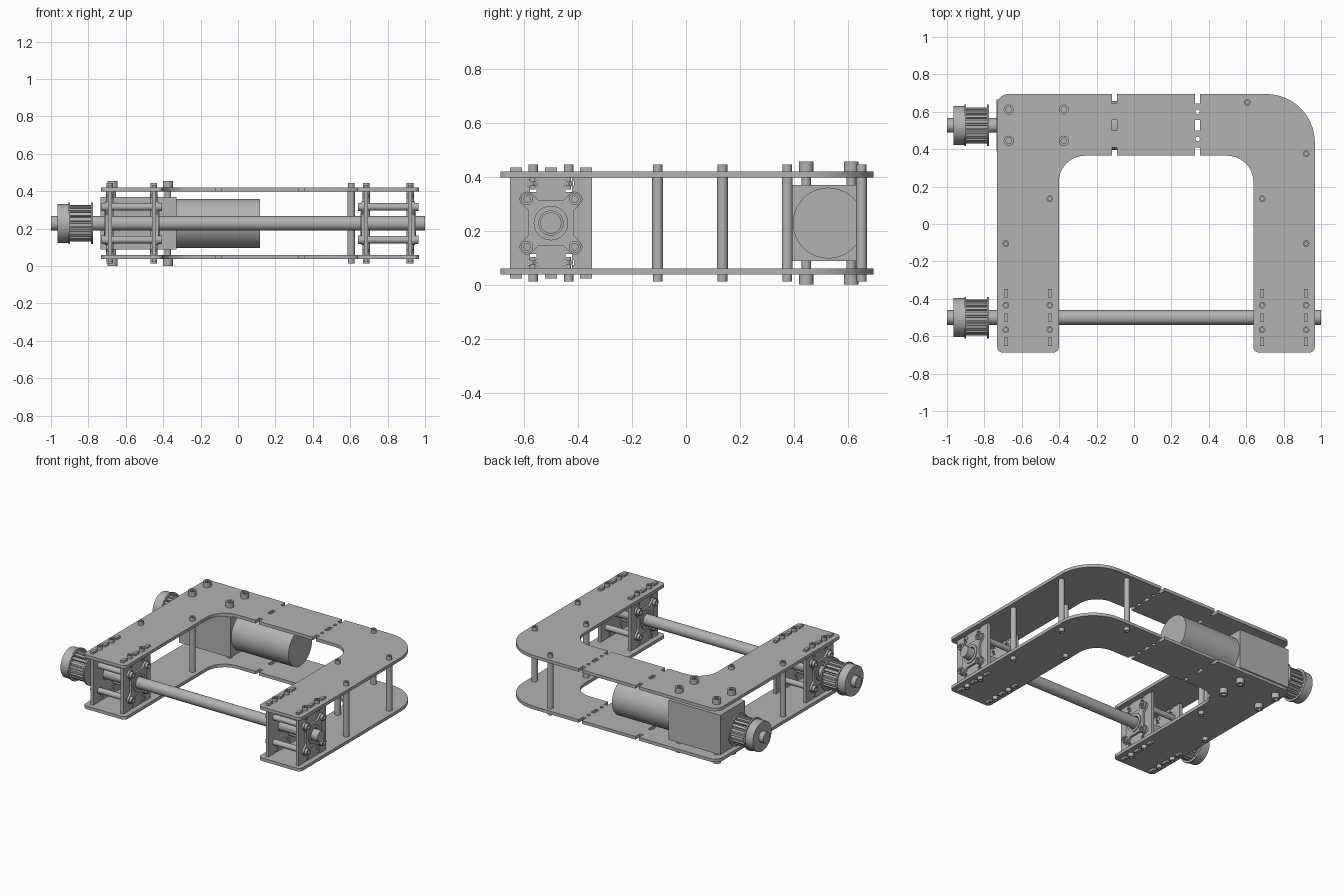
import bpy
import math
from mathutils import Matrix, Vector

cube = bpy.data.objects.get("Cube")
if cube:
    bpy.data.objects.remove(cube, do_unlink=True)

grey = bpy.data.materials.new("machined_grey")
grey.use_nodes = True
grey.diffuse_color = (0.45, 0.45, 0.45, 1)
grey.node_tree.nodes["Principled BSDF"].inputs["Base Color"].default_value = grey.diffuse_color
parts = []

# Profile axes: "z" lies flat, "x" stands in the y-z plane
AXES = {"z": Matrix.Identity(4),
        "x": Matrix(((0, 0, 1, 0), (1, 0, 0, 0), (0, 1, 0, 0), (0, 0, 0, 1)))}


def circle(r, n=32, u=0, v=0):
    return [(u + r * math.cos(math.tau * i / n), v + r * math.sin(math.tau * i / n)) for i in range(n)]


def rect(u, v, w, h):
    return [(u - w / 2, v - h / 2), (u + w / 2, v - h / 2), (u + w / 2, v + h / 2), (u - w / 2, v + h / 2)]


def rounded(corners, steps=12):
    """Polygon from (u, v, radius) corners with true arc fillets."""
    out = []
    for i, (u, v, r) in enumerate(corners):
        p = Vector((u, v))
        if r == 0:
            out.append((u, v))
            continue
        a = (Vector(corners[i - 1][:2]) - p).normalized()
        b = (Vector(corners[(i + 1) % len(corners)][:2]) - p).normalized()
        half = a.angle(b) / 2
        centre = p + (a + b).normalized() * (r / math.sin(half))
        start = p + a * (r / math.tan(half)) - centre
        end = p + b * (r / math.tan(half)) - centre
        turn = math.atan2(start.x * end.y - start.y * end.x, start.dot(end))
        for k in range(steps + 1):
            out.append(tuple(centre + Matrix.Rotation(turn * k / steps, 2) @ start))
    return out


def prism(name, outline, axis, centre, depth, holes=()):
    """Extrude a filled profile with holes, centred along its axis."""
    curve = bpy.data.curves.new(name, "CURVE")
    curve.dimensions, curve.fill_mode, curve.extrude = "2D", "BOTH", depth / 2
    for loop in [outline, *holes]:
        s = curve.splines.new("POLY")
        s.points.add(len(loop) - 1)
        for pt, (u, v) in zip(s.points, loop):
            pt.co = (u, v, 0, 1)
        s.use_cyclic_u = True
    temp = bpy.data.objects.new(name + "_profile", curve)
    bpy.context.collection.objects.link(temp)
    dg = bpy.context.evaluated_depsgraph_get()
    mesh = bpy.data.meshes.new_from_object(temp.evaluated_get(dg))
    bpy.data.objects.remove(temp, do_unlink=True)
    mesh.transform(Matrix.Translation(centre) @ AXES[axis])
    mesh.name = name
    mesh.materials.clear()
    mesh.materials.append(grey)
    ob = bpy.data.objects.new(name, mesh)
    bpy.context.collection.objects.link(ob)
    parts.append(ob)
    return ob


def rod(name, axis, centre, lo, hi, r, n=32, holes=()):
    """Cylinder from lo to hi along its axis."""
    c = Vector(centre)
    setattr(c, axis, (lo + hi) / 2)
    return prism(name, circle(r, n), axis, c, hi - lo, holes)


def screw_head(name, axis, centre, lo, hi, r):
    rod(name, axis, centre, lo, hi, r, 24, [circle(r * 0.6, 6)])


MID = 0.228                     # mid height of the frame
BOTTOM, TOP = 0.037, 0.419      # outer faces of the two frame plates
T = 0.022                       # sheet thickness
AXLE_Y, MOTOR_Y = -0.5, 0.527
SHEETS = (-0.685, -0.45, 0.685, 0.92)

# Frame plates: U shape with notches and slots
NL, NR, W = -0.105, 0.34, 0.013


def notch(x, edge, tip, way):
    return [(x - way * W, edge, 0), (x - way * W, tip, 0), (x + way * W, tip, 0), (x + way * W, edge, 0)]


outline = rounded([
    (-0.732, -0.687, 0.03), (-0.402, -0.687, 0.03), (-0.402, 0.365, 0.14),
    *notch(NL, 0.365, 0.41, 1), *notch(NR, 0.365, 0.41, 1),
    (0.638, 0.365, 0.14), (0.638, -0.687, 0.03), (0.967, -0.687, 0.03),
    (0.967, 0.695, 0.26), *notch(NR, 0.695, 0.645, -1), *notch(NL, 0.695, 0.645, -1),
    (-0.732, 0.695, 0.06)])
holes = [rect(x, 0.528, 2 * W, 0.055) for x in (NL, NR)]
holes += [circle(0.012, 16, NR, y) for y in (0.455, 0.6)]
holes += [rect(x, AXLE_Y + d, T, 0.045) for x in SHEETS for d in (-0.13, 0, 0.13)]
for name, z in (("lower_plate", BOTTOM + T / 2), ("upper_plate", TOP - T / 2)):
    prism(name, outline, "z", (0, 0, z), T, holes)

# Spacer posts with socket screws
for x, y in ((-0.685, -0.105), (-0.45, 0.135), (0.685, 0.135),
             (0.92, -0.105), (0.92, 0.375), (0.605, 0.65)):
    rod("spacer_post", "z", (x, y, 0), BOTTOM + T, TOP - T, 0.02, 24)
    screw_head("post_screw", "z", (x, y, 0), TOP, TOP + 0.025, 0.018)
    screw_head("post_screw", "z", (x, y, 0), BOTTOM - 0.025, BOTTOM, 0.018)

# Bearing sheets: tabs and T slots, repeated top and bottom by half a turn
EDGE, TAB = TOP - T - MID, 0.206


def t_slot(c):
    left = [(-0.012, EDGE), (-0.012, 0.155), (-0.02, 0.155), (-0.02, 0.137), (-0.012, 0.137), (-0.012, 0.115)]
    return [(c + u, v) for u, v in left] + [(c - u, v) for u, v in reversed(left)]


def tab(c):
    return [(c - 0.022, EDGE), (c - 0.022, TAB), (c + 0.022, TAB), (c + 0.022, EDGE)]


upper = tab(-0.13) + t_slot(-0.066) + tab(0) + t_slot(0.066) + tab(0.13)
sheet = upper + [(-u, -v) for u, v in upper]

# Four-armed bearing flange
BOLT = 0.088
star = []
for i in range(4):
    d = Vector((1, 1)).normalized()
    d.rotate(Matrix.Rotation(i * math.pi / 2, 2))
    p = Vector((-d.y, d.x))
    for along, side, r in ((0.09, -1, 0.015), (0.152, -1, 0.025), (0.152, 1, 0.025), (0.09, 1, 0.015)):
        star.append((*(d * along + p * side * 0.027), r))
star = rounded(star, 6)
bore = circle(0.045)

for i, x in enumerate(SHEETS):
    out = -1 if i % 2 == 0 else 1
    c = Vector((x, AXLE_Y, MID))
    prism("bearing_sheet", sheet, "x", c, T, [bore])
    prism("bearing_flange", star, "x", c + Vector((out * 0.018, 0, 0)), 0.014, [bore])
    prism("bearing_ring", circle(0.064), "x", c + Vector((out * 0.02, 0, 0)), 0.022, [bore])
    for dy in (-BOLT, BOLT):
        for dz in (-BOLT, BOLT):
            lo, hi = sorted((x + out * 0.025, x + out * 0.044))
            screw_head("flange_screw", "x", c + Vector((0, dy, dz)), lo, hi, 0.022)
    # Clamp screws and captive nuts in the T slots
    for dy in (-0.066, 0.066):
        for s in (-1, 1):
            face = MID + s * (TOP - MID)
            spot = c + Vector((0, dy, 0))
            lo, hi = sorted((face, face + s * 0.025))
            screw_head("clamp_screw", "z", spot, lo, hi, 0.018)
            lo, hi = sorted((face, MID + s * 0.125))
            rod("clamp_shank", "z", spot, lo, hi, 0.009, 16)
            spot.z = MID + s * 0.146
            prism("clamp_nut", circle(0.019, 6), "z", spot, 0.016)

# Crosswise spacers joining each pair of sheets
for a, b in (SHEETS[:2], SHEETS[2:]):
    for dy in (-BOLT, BOLT):
        for dz in (-BOLT, BOLT):
            rod("bearing_spacer", "x", (0, AXLE_Y + dy, MID + dz), a, b, 0.02, 24)

# Axle, motor and gearbox
rod("axle", "x", (0, AXLE_Y, MID), -1, 1, 0.039)
rod("motor_shaft", "x", (0, MOTOR_Y, MID), -1, -0.7, 0.039)
rod("motor_body", "x", (0, MOTOR_Y, MID), -0.34, 0.118, 0.131, 64)
prism("gearbox", rect(0, 0, 0.275, 0.28), "x", (-0.532, MOTOR_Y, MID), 0.404)
for x in (-0.67, -0.375):
    for y in (0.445, 0.612):
        rod("gearbox_bolt", "z", (x, y, 0), BOTTOM, TOP, 0.017, 20)
        screw_head("gearbox_screw", "z", (x, y, 0), TOP, TOP + 0.036, 0.027)
        screw_head("gearbox_screw", "z", (x, y, 0), 0, BOTTOM, 0.027)

# Toothed belt pulleys
TEETH = 20
gear = []
for i in range(TEETH):
    for frac, r in ((0, 0.097), (0.55, 0.097), (0.62, 0.08), (0.93, 0.08)):
        ang = math.tau * (i + frac) / TEETH
        gear.append((r * math.cos(ang), r * math.sin(ang)))
for y in (AXLE_Y, MOTOR_Y):
    c = (0, y, MID)
    rod("pulley_hub", "x", c, -0.965, -0.905, 0.104, 48)
    rod("pulley_flange", "x", c, -0.907, -0.897, 0.111, 48)
    prism("pulley_teeth", gear, "x", (-0.841, y, MID), 0.116)
    rod("pulley_flange", "x", c, -0.785, -0.775, 0.111, 48)

# Smooth round walls, keep edges sharp
bpy.ops.object.select_all(action="DESELECT")
for ob in parts:
    ob.select_set(True)
bpy.context.view_layer.objects.active = parts[0]
bpy.ops.object.shade_smooth_by_angle(angle=math.radians(30))
